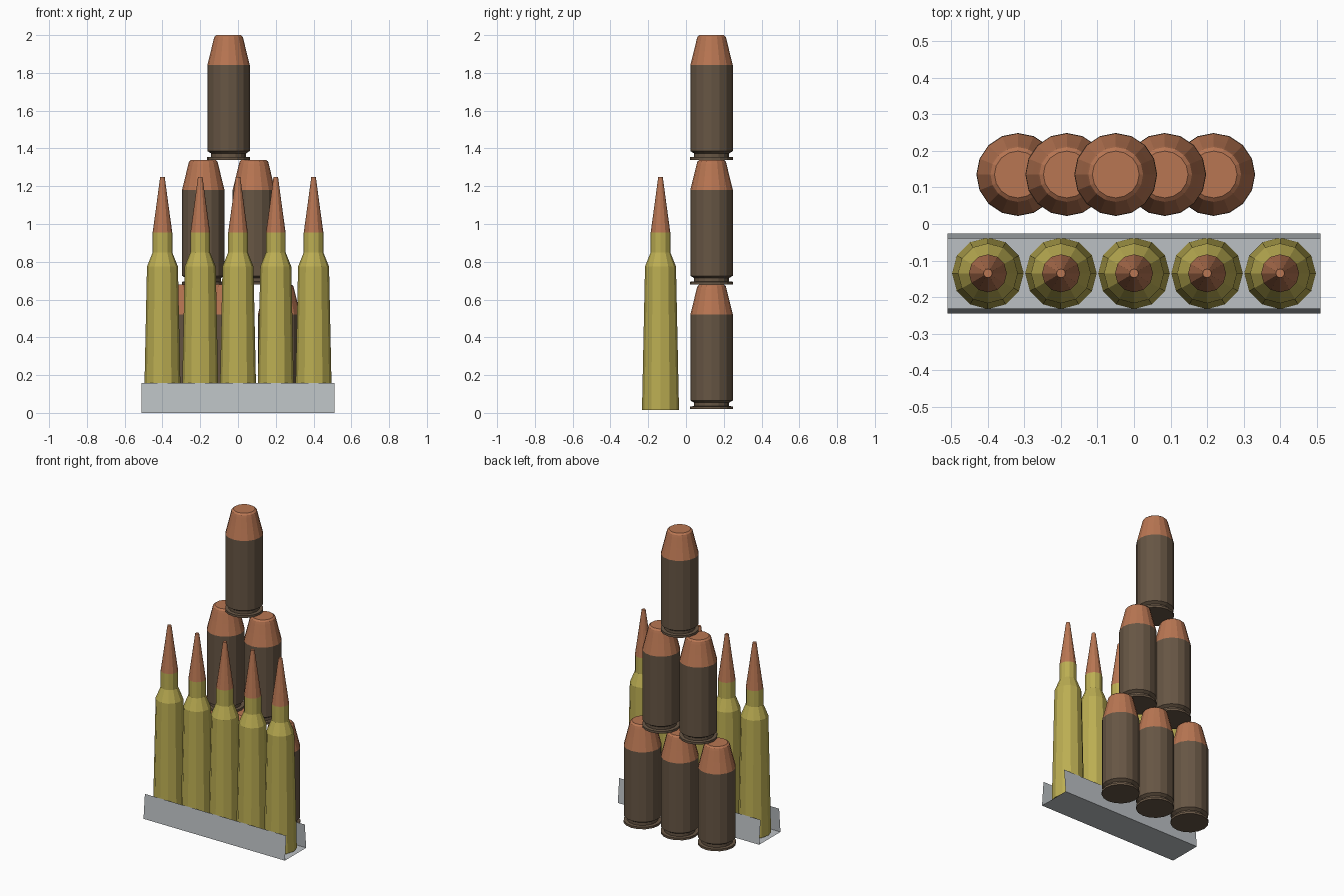
import bpy, bmesh, math

if "Cube" in bpy.data.objects:
    bpy.data.objects.remove(bpy.data.objects["Cube"])


def material(name, rgb):
    m = bpy.data.materials.new(name)
    m.diffuse_color = (*rgb, 1)
    m.use_nodes = True
    m.node_tree.nodes["Principled BSDF"].inputs["Base Color"].default_value = m.diffuse_color
    return m


BRASS = material("yellow_brass", (0.50, 0.42, 0.085))
COPPER = material("copper", (0.48, 0.18, 0.085))
BROWN = material("dark_brown_metal", (0.135, 0.092, 0.058))
STEEL = material("light_steel", (0.50, 0.53, 0.55))


def finish(name, bm, mats, loc=(0, 0, 0)):
    me = bpy.data.meshes.new(name)
    bm.to_mesh(me)
    bm.free()
    for m in mats:
        me.materials.append(m)
    ob = bpy.data.objects.new(name, me)
    ob.location = loc
    bpy.context.collection.objects.link(ob)
    return ob


def cartridge(name, profile, sides, split_z, mats, loc):
    """Revolve (radius, z) points; faces above split_z get the bullet colour."""
    bm = bmesh.new()
    rings = []
    for r, z in profile:
        rings.append([bm.verts.new((r * math.cos(2 * math.pi * i / sides),
                                    r * math.sin(2 * math.pi * i / sides), z))
                      for i in range(sides)])
    for a, b in zip(rings, rings[1:]):
        for i in range(sides):
            j = (i + 1) % sides
            bm.faces.new((a[i], a[j], b[j], b[i]))
    bm.faces.new(rings[0][::-1])
    bm.faces.new(rings[-1])
    for f in bm.faces:
        f.material_index = int(f.calc_center_median().z > split_z)
    return finish(name, bm, mats, loc)


# Long necked cartridges standing in the clip
RIFLE = [(0.098, 0.015), (0.082, 0.775), (0.052, 0.85), (0.052, 0.955),
         (0.032, 1.10), (0.012, 1.25)]
for i in range(5):
    cartridge(f"long_cartridge_{i + 1}", RIFLE, 12, 0.955, (BRASS, COPPER),
              (-0.4 + 0.2 * i, -0.135, 0))

# Short cartridges stacked as a pyramid: three, two, one
SHORT = [(0.1135, 0), (0.1135, 0.014), (0.093, 0.016), (0.093, 0.034),
         (0.1125, 0.046), (0.1125, 0.501), (0.094, 0.575), (0.079, 0.637),
         (0.075, 0.651), (0.064, 0.66)]
for row in range(3):
    for k in range(3 - row):
        x = -0.05 + 0.268 * (k - (2 - row) / 2)
        cartridge(f"short_cartridge_{row + 1}_{k + 1}", SHORT, 16, 0.501,
                  (BROWN, COPPER), (x, 0.1355, 0.02 + 0.66 * row))

# Sheet metal clip: floor with two walls leaning slightly inwards
bm = bmesh.new()
section = [(-0.231, 0.157), (-0.245, 0), (-0.026, 0), (-0.040, 0.157)]
left = [bm.verts.new((-0.51, y, z)) for y, z in section]
right = [bm.verts.new((0.51, y, z)) for y, z in section]
for i in range(3):
    bm.faces.new((left[i], left[i + 1], right[i + 1], right[i]))
finish("clip", bm, (STEEL,))
